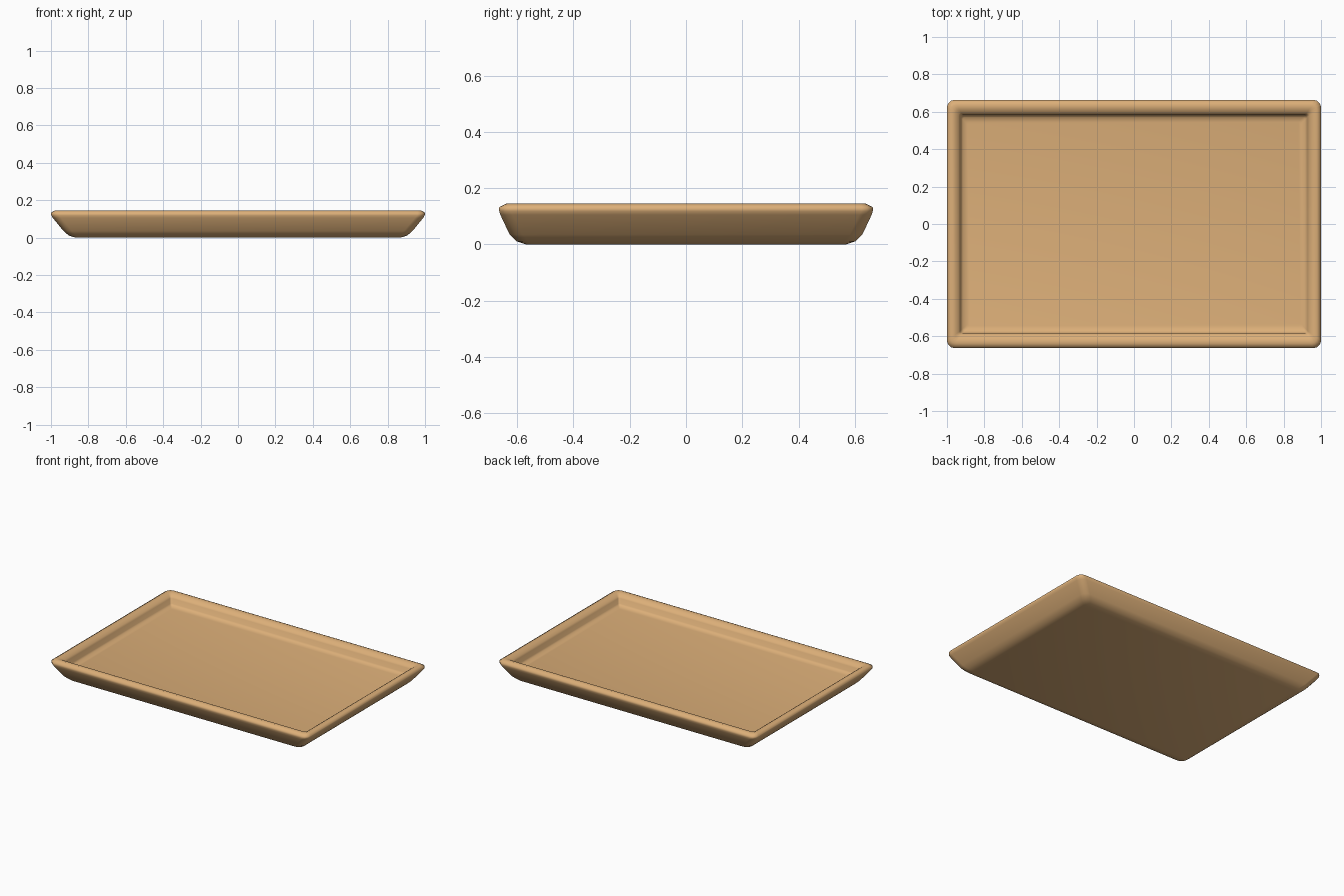
import bpy, bmesh, math

if "Cube" in bpy.data.objects:
    bpy.data.objects.remove(bpy.data.objects["Cube"])

wood = bpy.data.materials.new("warm tan")
wood.use_nodes = True
tan = (0.72, 0.43, 0.19, 1)
wood.diffuse_color = tan
wood.node_tree.nodes["Principled BSDF"].inputs["Base Color"].default_value = tan


def rounded_loop(bm, half_x, half_y, z, radius, steps=3):
    """Counter-clockwise rounded rectangle of vertices."""
    loop = []
    for corner, (sx, sy) in enumerate([(1, 1), (-1, 1), (-1, -1), (1, -1)]):
        for i in range(steps + 1):
            a = math.pi / 2 * (corner + i / steps)
            loop.append(bm.verts.new((sx * (half_x - radius) + radius * math.cos(a),
                                      sy * (half_y - radius) + radius * math.sin(a), z)))
    return loop


# Cross-section from underside, over the rim, to the inner floor:
# half width, half depth, height, corner radius
profile = [
    (0.87, 0.57, 0.0, 0.03),
    (0.905, 0.602, 0.011, 0.04),
    (0.933, 0.627, 0.035, 0.045),
    (0.99, 0.66, 0.105, 0.045),
    (0.998, 0.664, 0.118, 0.04),
    (1.0, 0.664, 0.132, 0.04),
    (0.978, 0.638, 0.146, 0.03),
    (0.955, 0.612, 0.14, 0.02),
    (0.938, 0.594, 0.128, 0.015),
    (0.93, 0.586, 0.118, 0.012),
    (0.925, 0.58, 0.085, 0.012),
    (0.915, 0.57, 0.075, 0.012),
    (0.89, 0.545, 0.07, 0.012),
]

# Tray body, lofted through the cross-section
bm = bmesh.new()
loops = [rounded_loop(bm, *p) for p in profile]
bm.faces.new(list(reversed(loops[0])))
for low, high in zip(loops, loops[1:]):
    n = len(low)
    for i in range(n):
        j = (i + 1) % n
        bm.faces.new((low[i], low[j], high[j], high[i]))
bm.faces.new(loops[-1])
for face in bm.faces:
    face.smooth = True

mesh = bpy.data.meshes.new("tray")
bm.to_mesh(mesh)
bm.free()
mesh.materials.append(wood)
tray = bpy.data.objects.new("tray", mesh)
bpy.context.collection.objects.link(tray)
